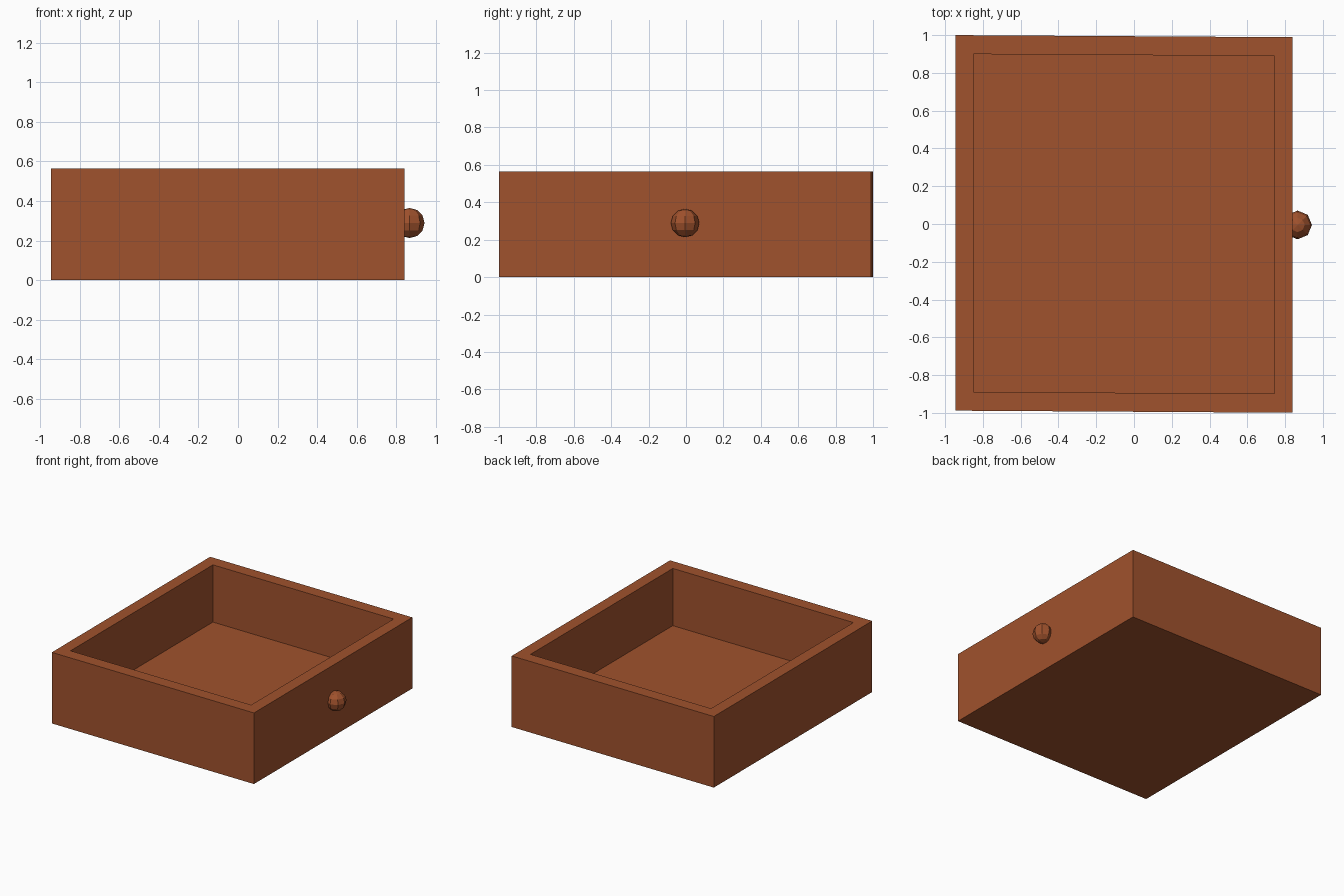
import bpy, bmesh
from mathutils import Matrix

if "Cube" in bpy.data.objects:
    bpy.data.objects.remove(bpy.data.objects["Cube"])

wood = bpy.data.materials.new("sienna wood")
wood.diffuse_color = (0.352, 0.084, 0.026, 1)
wood.use_nodes = True
wood.node_tree.nodes["Principled BSDF"].inputs["Base Color"].default_value = wood.diffuse_color

X0, X1, HALF_Y, HEIGHT = -0.945, 0.84, 0.994, 0.565
WALL, WALL_Y, FLOOR = 0.095, 0.10, 0.11
SKEW = -0.0062  # the sides drift very slightly along y


def add_object(name, bm):
    mesh = bpy.data.meshes.new(name)
    bmesh.ops.recalc_face_normals(bm, faces=bm.faces)
    bm.to_mesh(mesh)
    bm.free()
    mesh.materials.append(wood)
    obj = bpy.data.objects.new(name, mesh)
    bpy.context.collection.objects.link(obj)
    return obj


def loop(bm, inset_x, inset_y, z):
    corners = [(X0 + inset_x, -1), (X1 - inset_x, -1), (X1 - inset_x, 1), (X0 + inset_x, 1)]
    return [bm.verts.new((x, s * (HALF_Y - inset_y) + SKEW * x, z)) for x, s in corners]


# Drawer tray: outer walls, rim, inner walls, floor
bm = bmesh.new()
loops = [loop(bm, 0, 0, 0), loop(bm, 0, 0, HEIGHT),
         loop(bm, WALL, WALL_Y, HEIGHT), loop(bm, WALL, WALL_Y, FLOOR)]
for a, b in zip(loops, loops[1:]):
    for i in range(4):
        j = (i + 1) % 4
        bm.faces.new((a[i], a[j], b[j], b[i]))
bm.faces.new(loops[0][::-1])
bm.faces.new(loops[-1])
add_object("drawer_tray", bm)

# Low-poly round knob on the drawer face
bm = bmesh.new()
bmesh.ops.create_uvsphere(bm, u_segments=8, v_segments=6, radius=0.076,
                          matrix=Matrix.Translation((0.866, -0.005, 0.289)))
add_object("drawer_knob", bm)
